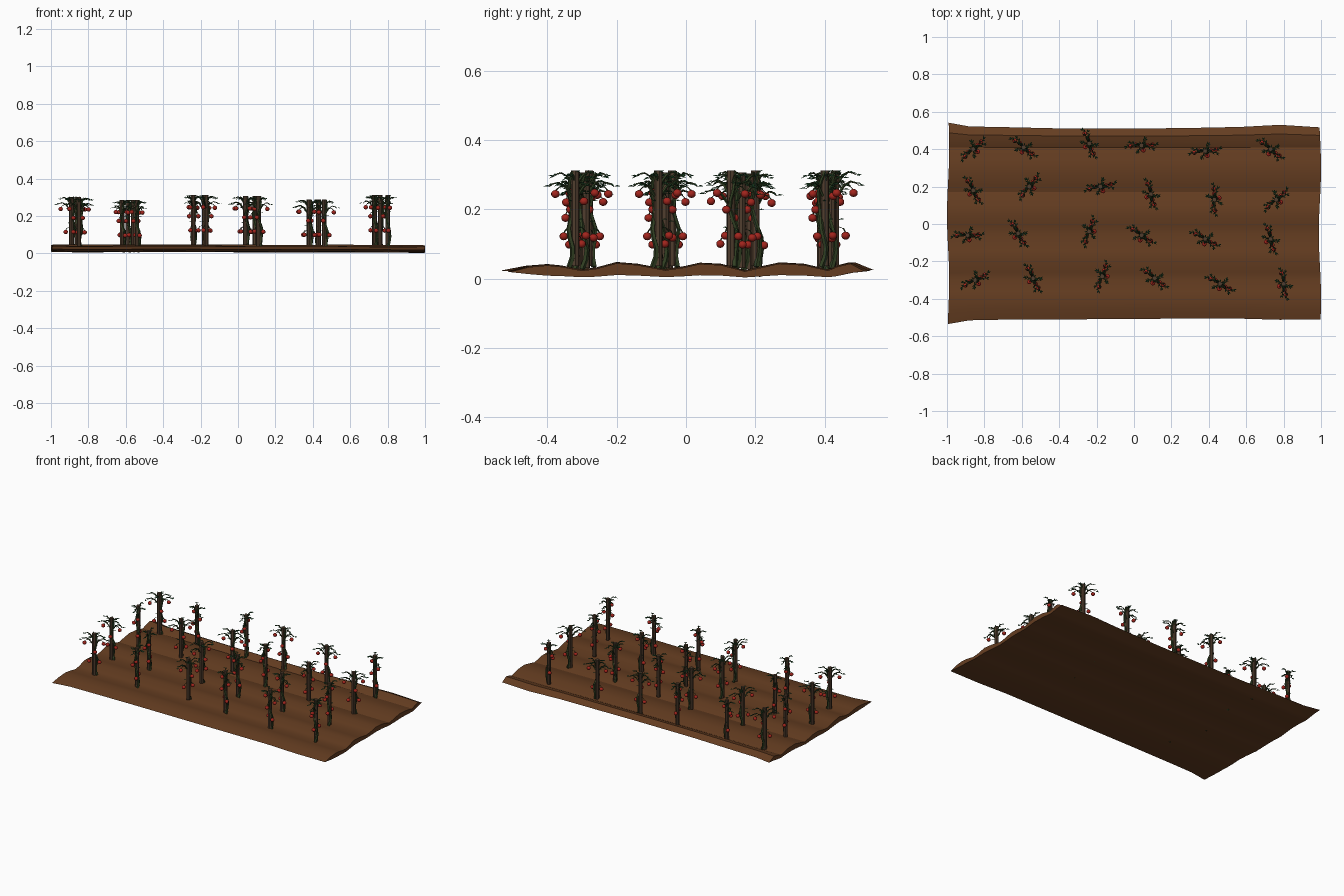
import bpy, bmesh, math, random
from mathutils import Vector, Matrix

if "Cube" in bpy.data.objects:
    bpy.data.objects.remove(bpy.data.objects["Cube"])

random.seed(4)

def mat(name, col):
    m = bpy.data.materials.new(name)
    m.diffuse_color = (*col, 1)
    m.use_nodes = True
    m.node_tree.nodes["Principled BSDF"].inputs["Base Color"].default_value = m.diffuse_color
    return m

SOIL = mat("soil brown", (0.130, 0.047, 0.015))
WOOD = mat("weathered wood", (0.080, 0.047, 0.027))
VINE = mat("vine green", (0.030, 0.050, 0.016))
LEAF = mat("leaf green", (0.016, 0.085, 0.030))
RED = mat("tomato red", (0.36, 0.018, 0.012))

def to_mesh(bm, name, *mats):
    bmesh.ops.recalc_face_normals(bm, faces=bm.faces)
    me = bpy.data.meshes.new(name)
    bm.to_mesh(me)
    bm.free()
    for m in mats:
        me.materials.append(m)
    return me

def place(me, name):
    ob = bpy.data.objects.new(name, me)
    bpy.context.collection.objects.link(ob)
    return ob

# soil bed: furrowed cross-section swept along x, ragged outline
prof = [(-.50, .022), (-.45, .036), (-.40, .041), (-.36, .037), (-.30, .026), (-.26, .031), (-.20, .047),
        (-.14, .042), (-.06, .027), (-.01, .034), (.04, .045), (.10, .042), (.17, .024),
        (.21, .033), (.27, .046), (.34, .042), (.41, .026), (.435, .037), (.47, .046), (.51, .024)]
# x, front edge shift, back edge shift, height shift
stations = [(-1, .035, .028, .001), (-.88, .015, .01, .0), (-.74, -.012, -.008, .0),
            (-.4, -.010, -.001, .001), (0, -.008, 0, .0), (.3, -.005, .003, -.001), (.57, -.006, .008, .0),
            (.78, -.012, -.018, -.002), (1, -.01, -.006, -.003)]
bm = bmesh.new()
rings = []
for x, f, b, dz in stations:
    ring = []
    pts = prof + [(y, .010 + .3 * (z - .036) + .006 * (abs(y) > .44)) for y, z in reversed(prof[1:-1])]
    for y, z in pts:
        t = max(0, (abs(y) - .42) / .08)
        yy = y + math.copysign(t * (f if y < 0 else b), y)
        xx = x - math.copysign(.012 * (.5 + .5 * math.sin(9 * y + 2 * x)), x) if abs(x) == 1 else x
        ring.append(bm.verts.new((xx, yy, z + dz)))
    rings.append(ring)
n = len(rings[0])
for a, b in zip(rings, rings[1:]):
    for i in range(n):
        bm.faces.new((a[i], a[(i + 1) % n], b[(i + 1) % n], b[i]))
for r in (rings[0], rings[-1]):
    for i in range(len(prof) - 1):
        quad = list(dict.fromkeys([r[i], r[i + 1], r[(n - i - 1) % n], r[(n - i) % n]]))
        bm.faces.new(quad)
bed = place(to_mesh(bm, "soil_bed", SOIL), "soil_bed")
bpy.context.view_layer.objects.active = bed
bed.select_set(True)
bpy.ops.object.shade_smooth_by_angle(angle=math.radians(25))

def tube(bm, pts, radii, sides=5):
    rows = []
    for i, p in enumerate(pts):
        d = (pts[min(i + 1, len(pts) - 1)] - pts[max(i - 1, 0)]).normalized()
        u = d.orthogonal().normalized() if abs(d.z) < .6 else Vector((1, 0, 0)).cross(d).normalized()
        v = d.cross(u)
        rows.append([bm.verts.new(p + radii[i] * (u * math.cos(a) + v * math.sin(a)))
                     for a in [2 * math.pi * j / sides for j in range(sides)]])
    for a, b in zip(rows, rows[1:]):
        for j in range(sides):
            bm.faces.new((a[j], a[(j + 1) % sides], b[(j + 1) % sides], b[j]))
    bm.faces.new(rows[0][::-1])
    bm.faces.new(rows[-1])

# stake: eight-sided wooden post
bm = bmesh.new()
bmesh.ops.create_cone(bm, cap_ends=True, segments=8, radius1=.0125, radius2=.0125, depth=.275,
                      matrix=Matrix.Translation((0, 0, .1625)))
stake_me = to_mesh(bm, "stake", WOOD)

# vine: main stem hugging the stake, thin arching side branches
# heading, start height, length
branches = [(4, .225, .068), (-14, .262, .052), (184, .228, .068), (166, .265, .052),
            (60, .272, .028), (240, .272, .028)]
bm = bmesh.new()
pts = [Vector((.013 + .006 * math.cos(1 + 14 * t), .012 * math.sin(7 * t), .022 + .275 * t))
       for t in [i / 10 for i in range(11)]]
tube(bm, pts, [.0085 - .0004 * i for i in range(11)])
tips = []
for ang, z, ln in branches:
    d = Vector((math.cos(math.radians(ang)), math.sin(math.radians(ang)), 0))
    path = [d * (.008 + ln * t) + Vector((0, 0, z + 1.4 * ln * t * (1.3 - t))) for t in (0, .3, .6, .85, 1)]
    tube(bm, path, [.0045, .004, .0034, .0028, .0015], 4)
    tips.append((d, path))
vine_me = to_mesh(bm, "vine", VINE)

# leaves: a few small folded blades at the branch ends and up the stem
bm = bmesh.new()
def leaf(p, d, s):
    d = d.normalized()
    side = d.cross(Vector((0, 0, 1))).normalized()
    up = side.cross(d)
    a, m, e = [bm.verts.new(p + d * s * t - up * s * q) for t, q in ((0, 0), (.5, -.08), (1, .3))]
    for sg in (-1, 1):
        w = bm.verts.new(p + d * s * .45 + side * sg * s * .22 - up * s * .1)
        bm.faces.new((a, m, w))
        bm.faces.new((m, e, w))
for j, (d, path) in enumerate(tips):
    side = Vector((-d.y, d.x, 0))
    for i, p in enumerate(path[1:]):
        sg = 1 if (i + j) % 2 else -1
        leaf(p, d + side * sg * .8 + Vector((0, 0, random.uniform(-.2, .5))), random.uniform(.015, .021))
    leaf(path[-1], d + Vector((0, 0, .3)), .018)
for i in range(7):
    a = i * 2.4
    d = Vector((math.cos(a), .6 * math.sin(a), random.uniform(0, .6)))
    leaf(Vector((.012 * d.x, .012 * d.y, .13 + .027 * i)), d, .019)
leaf_me = to_mesh(bm, "leaves", LEAF)

# tomatoes with short stalks hanging from the stem and branches
bm = bmesh.new()
fruit = [(.058, .004, .232), (-.058, -.004, .235), (.033, 0, .110), (-.031, .004, .112), (.010, -.026, .187)]
for x, y, z in fruit:
    nf = len(bm.faces)
    bmesh.ops.create_uvsphere(bm, u_segments=10, v_segments=7, radius=.0125,
                              matrix=Matrix.Translation((x, y, z)) @ Matrix.Diagonal((1, 1, .92, 1)))
    bm.faces.ensure_lookup_table()
    for fc in bm.faces[nf:]:
        fc.smooth = True
    nf = len(bm.faces)
    tube(bm, [Vector((x, y, z + .009)), Vector((x * .8, y * .8, z + .02)), Vector((x * .4, y * .4, z + .025))],
         [.002, .002, .002], 4)
    bm.faces.ensure_lookup_table()
    for fc in bm.faces[nf:]:
        fc.material_index = 1
fruit_me = to_mesh(bm, "tomatoes", RED, VINE)

# four rows of six plants: (x, y, heading in degrees)
plants = [
    (-.86, .40, 40), (-.59, .41, -40), (-.24, .43, -70), (.04, .42, 0), (.38, .39, 5), (.73, .40, -40),
    (-.86, .18, -62), (-.56, .20, 50), (-.18, .20, 10), (.09, .16, -75), (.43, .13, 90), (.76, .13, 40),
    (-.89, -.06, 0), (-.62, -.05, -60), (-.24, -.04, 70), (.04, -.06, -35), (.38, -.08, -30), (.73, -.08, -75),
    (-.85, -.30, 25), (-.54, -.29, -65), (-.17, -.28, 70), (.11, -.29, -40), (.46, -.32, -30), (.80, -.32, -82)]
lift = [.003, -.014, .012, .006, -.012, .012]  # height change by column
for i, (x, y, a) in enumerate(plants):
    for me in (stake_me, vine_me, leaf_me, fruit_me):
        ob = place(me, f"{me.name}_{i + 1}")
        ob.location = (x, y, lift[i % 6])
        ob.rotation_euler.z = math.radians(a)
